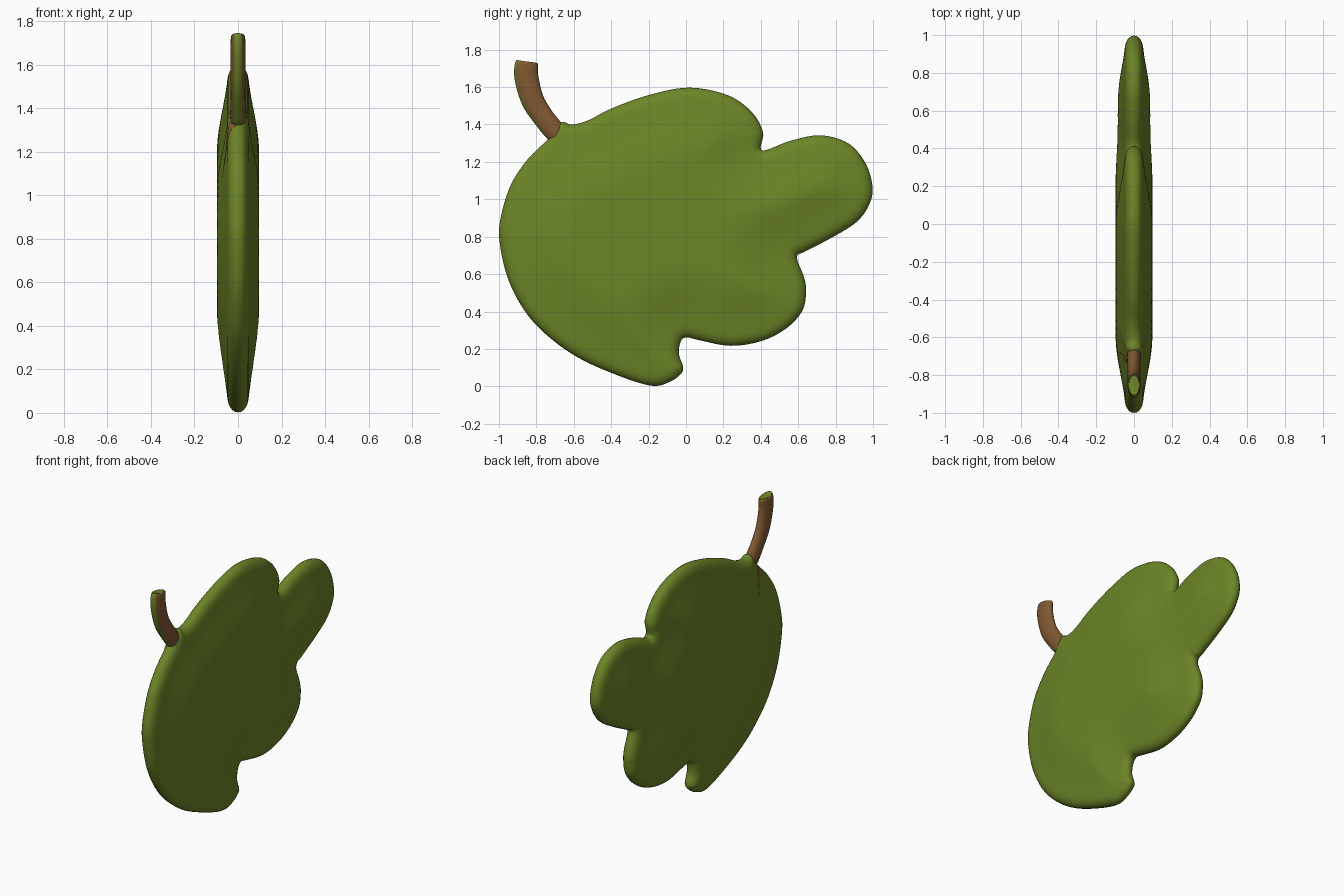
import bpy, bmesh, math
from mathutils import Vector
from mathutils.geometry import delaunay_2d_cdt

if "Cube" in bpy.data.objects:
    bpy.data.objects.remove(bpy.data.objects["Cube"])


def material(name, rgb):
    m = bpy.data.materials.new(name)
    m.diffuse_color = (*rgb, 1)
    m.use_nodes = True
    m.node_tree.nodes["Principled BSDF"].inputs["Base Color"].default_value = m.diffuse_color
    return m


green = material("leaf green", (0.15, 0.235, 0.02))
brown = material("stem brown", (0.22, 0.1, 0.032))


def spline(pts, n, closed):
    """Catmull-Rom through points of any dimension."""
    out, k = [], len(pts)
    for i in range(k if closed else k - 1):
        if closed:
            a, b, c, d = (Vector(pts[(i + j) % k]) for j in (-1, 0, 1, 2))
        else:
            a, b, c, d = (Vector(pts[min(max(i + j, 0), k - 1)]) for j in (-1, 0, 1, 2))
        for s in range(n):
            t = s / n
            out.append(0.5 * (2 * b + (c - a) * t + (2 * a - 5 * b + 4 * c - d) * t * t
                              + (3 * b - a - 3 * c + d) * t ** 3))
    if not closed:
        out.append(Vector(pts[-1]))
    return out


def finish(bm, name, mats):
    bmesh.ops.recalc_face_normals(bm, faces=bm.faces)
    for f in bm.faces:
        f.smooth = True
    me = bpy.data.meshes.new(name)
    bm.to_mesh(me)
    bm.free()
    for m in mats:
        me.materials.append(m)
    ob = bpy.data.objects.new(name, me)
    bpy.context.collection.objects.link(ob)
    return ob


# Leaf outline in (y, z), counter-clockwise from the stem base
OUTLINE = [(-.74, 1.32), (-.85, 1.21), (-.94, 1.07), (-.993, .89), (-.995, .76), (-.95, .57),
           (-.86, .40), (-.74, .27), (-.57, .15), (-.35, .053), (-.18, .003), (-.085, .025),
           (-.03, .064), (-.015, .10), (-.037, .17), (-.03, .235), (0, .262), (.075, .246),
           (.235, .217), (.396, .24), (.53, .305), (.62, .40), (.642, .50), (.632, .58),
           (.593, .69), (.635, .72), (.77, .79), (.91, .877), (.98, .973), (.997, 1.07),
           (.957, 1.198), (.866, 1.30), (.717, 1.342), (.556, 1.312), (.407, 1.262),
           (.412, 1.358), (.353, 1.465), (.225, 1.556), (.02, 1.597), (-.19, 1.56),
           (-.395, 1.487), (-.524, 1.422), (-.61, 1.40), (-.67, 1.41)]
edge = spline(OUTLINE, 7, True)
N = len(edge)
segs = [(edge[i].x, edge[i].y, edge[(i + 1) % N].x, edge[(i + 1) % N].y) for i in range(N)]


def edge_distance(px, py):
    best, inside = 1e9, False
    for ax, ay, bx, by in segs:
        dx, dy = bx - ax, by - ay
        t = ((px - ax) * dx + (py - ay) * dy) / (dx * dx + dy * dy)
        t = 0 if t < 0 else 1 if t > 1 else t
        ex, ey = ax + t * dx - px, ay + t * dy - py
        best = min(best, ex * ex + ey * ey)
        if (ay > py) != (by > py) and px < ax + (py - ay) * dx / dy:
            inside = not inside
    return math.sqrt(best) * (1 if inside else -1)


# Interior points: rings following the rim, then a regular grid
points = list(edge)
for d in (.003, .010, .022, .038, .06):
    for i in range(N):
        t = (edge[(i + 1) % N] - edge[i - 1]).normalized()
        p = edge[i] + Vector((-t.y, t.x)) * d
        if edge_distance(p.x, p.y) > d * .95:
            points.append(p)
STEP = .035
for i in range(58):
    for j in range(47):
        p = Vector((-1 + i * STEP, j * STEP))
        if edge_distance(p.x, p.y) > .08:
            points.append(p)
verts, _, tris, *_ = delaunay_2d_cdt(points, [(i, (i + 1) % N) for i in range(N)], [], 1, 1e-6)


def half_thickness(d):
    r = min(d / .06, 1)
    t = min(d / .4, 1)
    return .045 * math.sqrt(1 - (1 - r) ** 2) + .052 * t * t * (3 - 2 * t)


# Leaf blade: both sides share the rim vertices
bm = bmesh.new()
front, back = [], []
for v in verts:
    d = abs(edge_distance(v.x, v.y))
    if d < 1e-4:
        a = b = bm.verts.new((0, v.x, v.y))
    else:
        h = half_thickness(d)
        a, b = bm.verts.new((h, v.x, v.y)), bm.verts.new((-h, v.x, v.y))
    front.append(a)
    back.append(b)
for t in tris:
    if all(front[i] is back[i] for i in t):
        continue
    bm.faces.new([front[i] for i in t])
    bm.faces.new([back[i] for i in reversed(t)])
finish(bm, "leaf_blade", [green])


def tube(name, path, mats, x_off=0, sides=32):
    """Elliptical sweep; path rows are (y, z, in-plane radius, x radius)."""
    rows = spline(path, 6, False)
    bm = bmesh.new()
    rings = []
    for i, r in enumerate(rows):
        t = rows[min(i + 1, len(rows) - 1)] - rows[max(i - 1, 0)]
        t = Vector((t[0], t[1])).normalized()
        ring = []
        for k in range(sides):
            a = 2 * math.pi * k / sides
            s = r[2] * math.sin(a)
            ring.append(bm.verts.new((x_off + r[3] * math.cos(a), r[0] - t.y * s, r[1] + t.x * s)))
        rings.append(ring)
    for a, b in zip(rings, rings[1:]):
        for k in range(sides):
            bm.faces.new((a[k], a[(k + 1) % sides], b[(k + 1) % sides], b[k]))
    caps = [bm.faces.new(rings[0]), bm.faces.new(rings[-1])]
    return bm, caps


# Stem: brown with a green front strip and a green cut end
bm, caps = tube("stem", [(-.852, 1.737, .050, .026), (-.853, 1.722, .062, .033),
                         (-.853, 1.65, .064, .034), (-.82, 1.53, .061, .034),
                         (-.76, 1.435, .057, .034), (-.70, 1.36, .055, .036),
                         (-.655, 1.30, .03, .03)], None)
bmesh.ops.recalc_face_normals(bm, faces=bm.faces)
for f in bm.faces:
    f.normal_update()
    c = f.calc_center_median()
    if f.normal.y < -.55 or (c.z > 1.72 and f.normal.z > .5):
        f.material_index = 1
ob = finish(bm, "stem", [brown, green])
bpy.context.view_layer.objects.active = ob
ob.select_set(True)
bpy.ops.object.shade_smooth_by_angle(angle=math.radians(50))

# Thin brown streak where the stem runs into the left face
bm, caps = tube("stem_streak", [(-.72, 1.33, .022, .012), (-.705, 1.22, .012, .006),
                                (-.68, 1.08, .002, .002)], None, 0, 12)
for v in bm.verts:
    d = max(edge_distance(v.co.y, v.co.z), 0)
    v.co.x = -half_thickness(d) + v.co.x * .3
finish(bm, "stem_streak", [brown])
